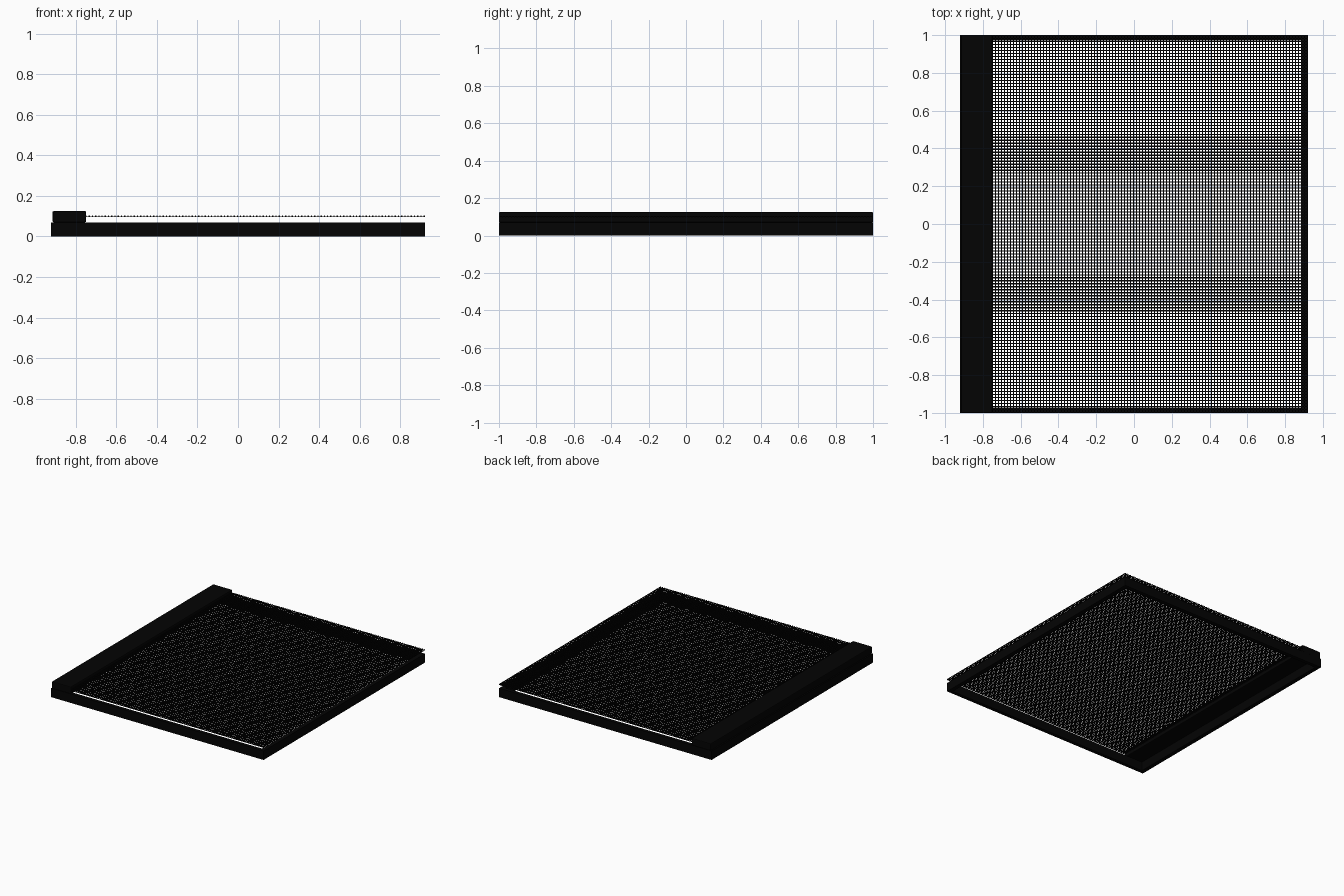
import bpy
import bmesh
from mathutils import Matrix, Vector

cube = bpy.data.objects.get("Cube")
if cube:
    bpy.data.objects.remove(cube)


def material(name, value):
    mat = bpy.data.materials.new(name)
    mat.use_nodes = True
    colour = (value, value, value, 1)
    mat.diffuse_color = colour
    mat.node_tree.nodes["Principled BSDF"].inputs["Base Color"].default_value = colour
    return mat


BLACK = material("soft black", 0.001)


def boxes(name, spans, bevel=0):
    """One object made of boxes, each given by its low and high corner."""
    bm = bmesh.new()
    for low, high in spans:
        low, high = Vector(low), Vector(high)
        bmesh.ops.create_cube(bm, size=1, matrix=Matrix.Translation((low + high) / 2)
                              @ Matrix.Diagonal((high - low).to_4d()))
    mesh = bpy.data.meshes.new(name)
    bm.to_mesh(mesh)
    bm.free()
    mesh.materials.append(BLACK)
    obj = bpy.data.objects.new(name, mesh)
    bpy.context.collection.objects.link(obj)
    if bevel:
        mod = obj.modifiers.new("soft edges", "BEVEL")
        mod.width = bevel
        mod.segments = 2


def spread(start, end, count):
    return [start + (end - start) * i / (count - 1) for i in range(count)]


HX, HY, FRAME_H = 0.922, 1.0, 0.07
SIDE, END = 0.032, 0.028

# Hollow rectangular frame
for side, s in (("left", 1), ("right", -1)):
    xs = sorted((s * HX, s * (HX - SIDE)))
    boxes(side + "_rail", [((xs[0], -HY, 0), (xs[1], HY, FRAME_H))])
for side, s in (("back", 1), ("front", -1)):
    ys = sorted((s * HY, s * (HY - END)))
    boxes(side + "_rail", [((SIDE - HX, ys[0], 0), (HX - SIDE, ys[1], FRAME_H))])

# Raised bar that holds the edge of the mesh
BAR_IN = -0.75
boxes("clamp_bar", [((-0.915, -HY, FRAME_H), (BAR_IN, HY, 0.125))], 0.005)

# Two crossing layers of thin wires
R = 0.003
LOW, MID, TOP = 0.095, 0.0993, 0.1035
boxes("cross_wires", [((BAR_IN - 0.08, y - R, LOW), (HX, y + R, MID))
                      for y in spread(R - HY, HY - R, 127)])
boxes("long_wires", [((x - R, -HY, MID), (x + R, HY, TOP))
                     for x in spread(BAR_IN, HX - R, 106)])
